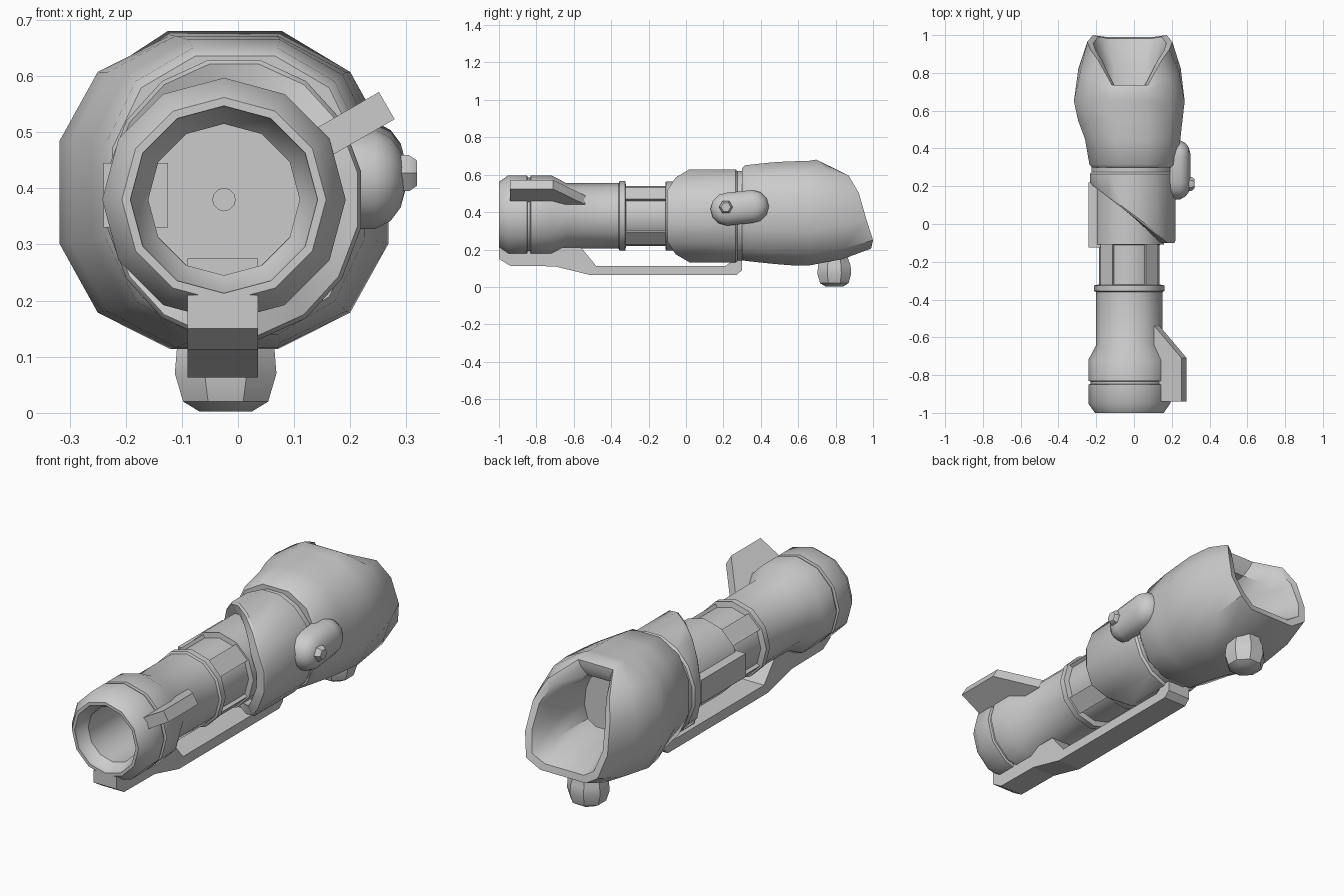
import bpy, bmesh, math
from mathutils import Vector, Matrix

if "Cube" in bpy.data.objects:
    bpy.data.objects.remove(bpy.data.objects["Cube"])

CX, CZ = -0.025, 0.38  # barrel axis


def finish(name, bm, smooth=35):
    bmesh.ops.recalc_face_normals(bm, faces=bm.faces)
    me = bpy.data.meshes.new(name)
    bm.to_mesh(me)
    bm.free()
    ob = bpy.data.objects.new(name, me)
    bpy.context.collection.objects.link(ob)
    if smooth:
        bpy.ops.object.select_all(action='DESELECT')
        ob.select_set(True)
        bpy.context.view_layer.objects.active = ob
        bpy.ops.object.shade_smooth_by_angle(angle=math.radians(smooth))
    return ob


def loft(name, rings, loop=False, smooth=35):
    """Skin equal-length rings; cap both ends unless looped."""
    bm = bmesh.new()
    vs = [[bm.verts.new(p) for p in r] for r in rings]
    pairs = list(zip(vs, vs[1:])) + ([(vs[-1], vs[0])] if loop else [])
    n = len(vs[0])
    for a, b in pairs:
        for i in range(n):
            j = (i + 1) % n
            bm.faces.new((a[i], a[j], b[j], b[i]))
    if not loop:
        bm.faces.new(vs[0])
        bm.faces.new(vs[-1][::-1])
    return finish(name, bm, smooth)


def oval(y, cx, rx, cz, rz, n=12, start=0.0, power=1.0):
    pts = []
    for i in range(n):
        a = math.radians(start) + 2 * math.pi * i / n
        c, s = math.cos(a), math.sin(a)
        pts.append(Vector((cx + rx * math.copysign(abs(c) ** power, c), y,
                           cz + rz * math.copysign(abs(s) ** power, s))))
    return pts


def prism(name, outline, a, b, to_point):
    """Extrude a 2D outline between depths a and b."""
    return loft(name, [[to_point(u, v, d) for u, v in outline] for d in (a, b)], smooth=0)


def box(name, lo, hi):
    prism(name, [(lo[0], lo[1]), (hi[0], lo[1]), (hi[0], hi[1]), (lo[0], hi[1])],
          lo[2], hi[2], lambda u, v, d: Vector((u, v, d)))


# Barrel with stepped muzzle, grooves and deep bore
barrel = [(0.25, 0.02), (0.25, 0.135), (-0.94, 0.135), (-0.98, 0.165), (-1, 0.167),
          (-1, 0.182), (-0.95, 0.217), (-0.85, 0.217), (-0.847, 0.205), (-0.833, 0.205),
          (-0.83, 0.217), (-0.72, 0.217), (-0.64, 0.175), (-0.36, 0.175), (-0.355, 0.186),
          (-0.325, 0.186), (-0.32, 0.16), (-0.11, 0.16), (-0.108, 0.185), (0.28, 0.185),
          (0.28, 0.02)]
loft("barrel", [oval(y, CX, r, CZ, r) for y, r in barrel], loop=True)

# Four raised slats around the narrow neck
for k in range(4):
    a = math.radians(45 + 90 * k)
    rad, tan = Vector((math.cos(a), 0, math.sin(a))), Vector((-math.sin(a), 0, math.cos(a)))
    prism("neck_slat", [(0.13, -0.036), (0.171, -0.045), (0.171, 0.045), (0.13, 0.036)],
          -0.325, -0.105,
          lambda u, v, d: Vector((CX, d, CZ)) + rad * u + tan * v)

# Sight fin, angled 30 degrees
a = math.radians(30)
rad, tan = Vector((math.cos(a), 0, math.sin(a))), Vector((-math.sin(a), 0, math.cos(a)))
prism("side_fin", [(0.15, -0.94), (0.335, -0.94), (0.335, -0.71), (0.16, -0.53), (0.15, -0.53)],
      -0.028, 0.028, lambda u, v, d: Vector((CX, v, CZ)) + rad * u + tan * d)

# Underside rail and its mount
prism("lower_rail", [(-1, 0.21), (-1, 0.15), (-0.94, 0.113), (-0.7, 0.11), (-0.51, 0.063),
                     (0.27, 0.063), (0.3, 0.09), (0.3, 0.15), (0.25, 0.14), (0.21, 0.112),
                     (-0.48, 0.112), (-0.56, 0.21)],
      -0.09, 0.036, lambda u, v, d: Vector((d, u, v)))
box("rail_mount", (-0.09, 0.06, 0.13), (0.036, 0.28, 0.275))

# Plate on the left side
box("left_plate", (-0.24, -0.125, 0.33), (-0.125, 0.22, 0.445))


# Sleeve with slanted front edge
def sleeve_ring(y, s):
    pts = oval(0, -0.007, 0.231 * s, CZ, 0.254 * s, n=16, start=11.25)
    for p in pts:
        p.y = max(-0.1, 0.035 - 0.75 * p.x / s) if y is None else y
    return pts


loft("sleeve", [sleeve_ring(0.26, 0.78), sleeve_ring(None, 0.78), sleeve_ring(None, 0.97),
                [p + Vector((0, 0.012, 0)) for p in sleeve_ring(None, 1)],
                sleeve_ring(0.265, 1), sleeve_ring(0.275, 0.96), sleeve_ring(0.33, 0.96)])

# Rear housing: swelling body, slanted rim, recessed opening
body = [oval(y, cx, rx, cz, rz, 12, 15, 0.85) for y, cx, rx, cz, rz in [
    (0.30, -0.005, 0.225, 0.393, 0.25), (0.315, -0.005, 0.238, 0.395, 0.263),
    (0.45, -0.007, 0.26, 0.395, 0.278), (0.55, -0.02, 0.285, 0.394, 0.286),
    (0.65, -0.025, 0.302, 0.393, 0.288)]]
half = [(0.21, 0.925, 0.50), (0.17, 0.87, 0.595), (0.095, 0.735, 0.66)]
low = [(0.125, 0.99, 0.205), (0.195, 1.0, 0.25), (0.225, 0.965, 0.36)]
mir = [(-x, y, z) for x, y, z in reversed(half)]
mir_low = [(-x, y, z) for x, y, z in reversed(low)]
rim = [Vector((x - 0.022, y, z)) for x, y, z in half + mir + mir_low + low]


def inset(ring, s, y, t):
    c = sum(ring, Vector()) / len(ring)
    return [Vector((c.x + (p.x - c.x) * s, p.y + (y - p.y) * t, c.z + (p.z - c.z) * s))
            for p in ring]


mid = [p.lerp(q, 0.55) for p, q in zip(body[-1], rim)]
mid = inset(mid, 1.06, 0, 0)
loft("rear_housing", body + [mid, rim, inset(rim, 0.86, 0.7, 0.03),
                             inset(rim, 0.66, 0.68, 0.5), inset(rim, 0.6, 0.63, 1)], smooth=40)


# Rounded pod on the right side
def stadium(x, r):
    pts = []
    for side in (1, -1):
        for i in range(7):
            t = math.radians(-90 + 30 * i)
            pts.append(Vector((x, 0.287 + side * (0.068 + r * math.cos(t)),
                               0.423 + side * (0.007 + r * math.sin(t)))))
    return pts


loft("side_pod", [stadium(x, r) for x, r in
                  [(0.19, 0.088), (0.245, 0.088), (0.272, 0.074), (0.29, 0.05), (0.298, 0.02)]])

# Hexagonal button on the pod
turn = Matrix.Rotation(math.radians(-90), 3, 'Z')
loft("pod_button", [[turn @ p + Vector((0, 0.213, 0.427)) for p in oval(x, 0, r, 0, r, 6)]
                    for x, r in [(0.26, 0.037), (0.305, 0.037), (0.319, 0.026)]])

# Bulb foot under the rear
lift = Matrix.Rotation(math.radians(90), 3, 'X')
loft("lower_bulb", [[lift @ p + Vector((-0.022, 0.793, 0)) for p in oval(z, 0, r, 0, r, 8, 22.5)]
                    for z, r in [(0.002, 0.05), (0.02, 0.082), (0.07, 0.098),
                                 (0.115, 0.094), (0.15, 0.08), (0.2, 0.085)]])
